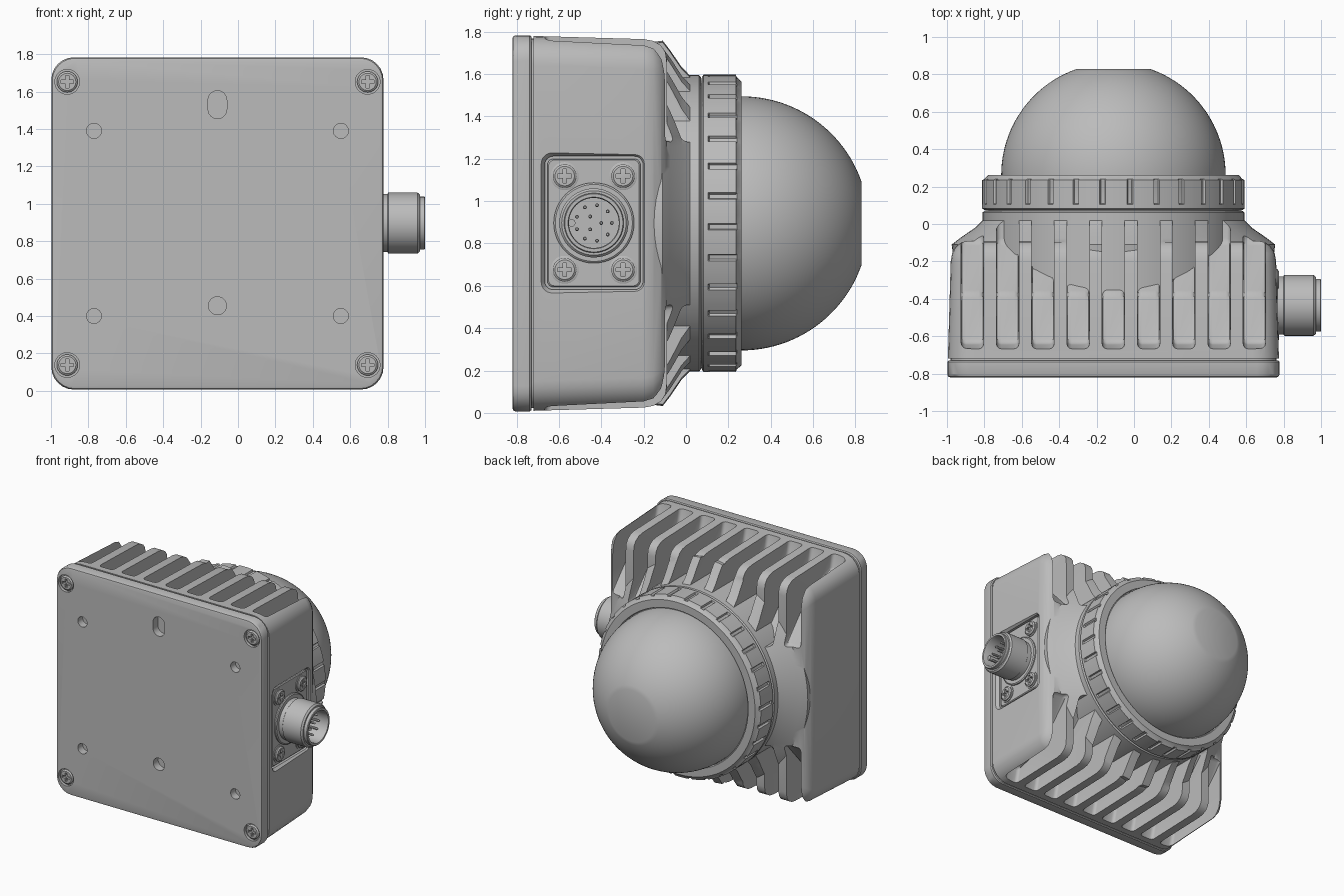
import bpy
import bmesh
from math import sin, cos, pi, radians, asin
from mathutils import Vector

cube = bpy.data.objects.get("Cube")
if cube:
    bpy.data.objects.remove(cube, do_unlink=True)

# Centre line of the housing
CENTRE = Vector((-0.11, 0, 0.895))

grey = bpy.data.materials.new("housing grey")
grey.use_nodes = True
grey.diffuse_color = (0.5, 0.5, 0.5, 1)
grey.node_tree.nodes["Principled BSDF"].inputs["Base Color"].default_value = grey.diffuse_color


# Outlines: lists of (u, v) points
def circle(r, n=48, u=0, v=0):
    return [(u + r * cos(2 * pi * i / n), v + r * sin(2 * pi * i / n)) for i in range(n)]


def rounded(hu, hv, r, u=0, v=0, n=7):
    pts = []
    for k, (su, sv) in enumerate([(1, 1), (-1, 1), (-1, -1), (1, -1)]):
        for i in range(n):
            a = pi / 2 * (k + i / (n - 1))
            pts.append((u + su * (hu - r) + r * cos(a), v + sv * (hv - r) + r * sin(a)))
    return pts


def cross(a, b, u, v):
    pts = [(a, b), (b, b), (b, a), (-b, a), (-b, b), (-a, b),
           (-a, -b), (-b, -b), (-b, -a), (b, -a), (b, -b), (a, -b)]
    return [(u + p, v + q) for p, q in pts]


def loft(name, rings, axis="y", bevel=0):
    """Closed skin through (outline, height) rings stacked along an axis."""
    bm = bmesh.new()
    loops = []
    for outline, h in rings:
        loops.append([bm.verts.new(CENTRE + Vector((u, h, v) if axis == "y" else (h, u, v)))
                      for u, v in outline])
    for a, b in zip(loops, loops[1:]):
        for i in range(len(a)):
            j = (i + 1) % len(a)
            bm.faces.new((a[i], a[j], b[j], b[i]))
    bm.faces.new(loops[0])
    bm.faces.new(loops[-1])
    if bevel:
        bmesh.ops.bevel(bm, geom=bm.edges[:], offset=bevel, segments=3, profile=0.5, affect="EDGES")
    bmesh.ops.recalc_face_normals(bm, faces=bm.faces)
    mesh = bpy.data.meshes.new(name)
    bm.to_mesh(mesh)
    bm.free()
    mesh.materials.append(grey)
    obj = bpy.data.objects.new(name, mesh)
    bpy.context.collection.objects.link(obj)
    return obj


def lathe(name, profile, axis="y", n=48, u=0, v=0):
    return loft(name, [(circle(r, n, u, v), h) for r, h in profile], axis)


def combine(obj, other, operation="DIFFERENCE"):
    mod = obj.modifiers.new("cut", "BOOLEAN")
    mod.operation = operation
    mod.solver = "EXACT"
    mod.object = other
    bpy.context.view_layer.objects.active = obj
    bpy.ops.object.modifier_apply(modifier=mod.name)
    bpy.data.objects.remove(other, do_unlink=True)


parts = []


def screw(name, u, v, base, out, axis):
    """Cross-head screw; out is the direction the head faces along the axis."""
    head = lathe(name, [(0.056, base - out * 0.03), (0.056, base + out * 0.01),
                        (0.046, base + out * 0.018)], axis, 32, u, v)
    combine(head, loft("cutter", [(cross(0.033, 0.009, u, v), base - out * 0.01),
                                  (cross(0.033, 0.009, u, v), base + out * 0.05)], axis))
    parts.append(head)


# Housing: tapered rounded box with a conical shoulder on the dome side
sections = [(0.885, -0.72), (0.87, -0.2), (0.862, -0.155), (0.84, -0.118), (0.81, -0.097), (0.77, -0.09)]
housing = loft("housing", [(rounded(s, s, 0.14), y) for s, y in sections])
combine(housing, lathe("shoulder", [(0.84, -0.3), (0.865, -0.11), (0.82, -0.075), (0.74, -0.02),
                                    (0.69, 0.03)], n=96), "UNION")

# Cooling slots along the top and the bottom
slot = [(-0.69, 0.98), (-0.64, 0.765), (-0.37, 0.72), (-0.1, 0.385), (0.12, 0.385), (0.12, 0.98)]
for side in (1, -1):
    for i in range(-4, 5):
        outline = [(y, side * z) for y, z in slot]
        x = i * 0.1885
        combine(housing, loft("cutter", [(outline, x - 0.06), (outline, x + 0.06)], "x", 0.025))

# Pocket for the connector
PY, PZ = -0.435, 0.002
combine(housing, loft("cutter", [(rounded(0.232, 0.315, 0.04, PY, PZ), 0.835),
                                 (rounded(0.232, 0.315, 0.04, PY, PZ), 0.86),
                                 (rounded(0.26, 0.343, 0.06, PY, PZ), 0.9)], "x"))
parts.append(housing)

# Seam and mounting plate
parts.append(loft("seam", [(rounded(0.872, 0.872, 0.12), -0.76), (rounded(0.872, 0.872, 0.12), -0.7)]))
plate = loft("mounting_plate", [(rounded(s, s, 0.12), y) for s, y in
                                [(0.872, -0.82), (0.883, -0.816), (0.888, -0.805), (0.888, -0.738), (0.882, -0.73)]])
holes = [circle(0.04, 32, sx * 0.66, z) for sx in (1, -1) for z in (0.495, -0.495)]
holes += [circle(0.048, 32, 0, -0.44), rounded(0.05, 0.075, 0.0499, 0, 0.635)]
for outline in holes:
    combine(plate, loft("cutter", [(outline, -0.9), (outline, -0.76)]))
for sx in (1, -1):
    for sz in (1, -1):
        x, z = sx * 0.803, sz * 0.757
        combine(plate, lathe("cutter", [(0.066, -0.9), (0.066, -0.797)], n=32, u=x, v=z))
        screw("plate_screw", x, z, -0.8, -1, "y")
parts.append(plate)

# Collar and grip ring around the dome
parts.append(lathe("collar", [(0.7, -0.5), (0.7, 0.062), (0.69, 0.07), (0.685, 0.07), (0.685, 0.1)], n=96))


def grip(depth, r=0.702):
    # Each ridge is followed by a narrow groove
    pts = []
    for k in range(30):
        for f, low in ((0, 0), (0.26, 0), (0.52, 0), (0.78, 0), (0.82, 1), (0.96, 1)):
            a = 2 * pi * (k + f) / 30
            rad = r - depth * low
            pts.append((rad * cos(a), rad * sin(a)))
    return pts


parts.append(loft("grip_ring", [(grip(0, 0.69), 0.075), (grip(0), 0.083), (grip(0), 0.105),
                                (grip(0.014), 0.11), (grip(0.014), 0.235), (grip(0, 0.69), 0.24),
                                (grip(0, 0.67), 0.262), (grip(0, 0.61), 0.262), (grip(0, 0.605), 0.25)]))

# Dome with a flat tip
R, TIP = 0.6, 0.2
end = pi / 2 - asin(TIP / R)
arc = [(R * cos(end * i / 24), 0.262 + R * sin(end * i / 24)) for i in range(25)]
parts.append(lathe("dome", [(R, 0.2)] + arc, n=96))

# Connector: flange, screws, hollow socket, pins and key
parts.append(loft("connector_flange", [(rounded(0.22, 0.303, 0.03, PY, PZ), 0.8),
                                       (rounded(0.22, 0.303, 0.03, PY, PZ), 0.855),
                                       (rounded(0.214, 0.297, 0.028, PY, PZ), 0.861)], "x"))
for sy in (1, -1):
    for sz in (1, -1):
        y, z = PY + sy * 0.138, PZ + sz * 0.221
        parts.append(lathe("screw_seat", [(0.066, 0.85), (0.066, 0.866), (0.062, 0.868)], "x", 32, y, z))
        screw("connector_screw", y, z, 0.866, 1, "x")
barrel = [(0.19, 0.84), (0.19, 0.87), (0.182, 0.876), (0.155, 0.876), (0.155, 0.908), (0.163, 0.914),
          (0.163, 1.07), (0.152, 1.082), (0.141, 1.082), (0.141, 1.106), (0.137, 1.11),
          (0.122, 1.11), (0.118, 1.1), (0.118, 0.96)]
parts.append(lathe("connector_barrel", barrel, "x", 48, PY, PZ))
pins = circle(0.085, 9, PY, PZ) + circle(0.035, 3, PY, PZ)
for y, z in pins:
    parts.append(lathe("pin", [(0.009, 0.95), (0.009, 1.05), (0.005, 1.058)], "x", 10, y, z))
parts.append(lathe("socket_key", [(0.018, 0.95), (0.018, 1.07)], "x", 16, PY - 0.105, PZ))

# Smooth shading with crisp edges
bpy.ops.object.select_all(action="DESELECT")
for obj in parts:
    obj.select_set(True)
bpy.context.view_layer.objects.active = housing
bpy.ops.object.shade_smooth_by_angle(angle=radians(32))
